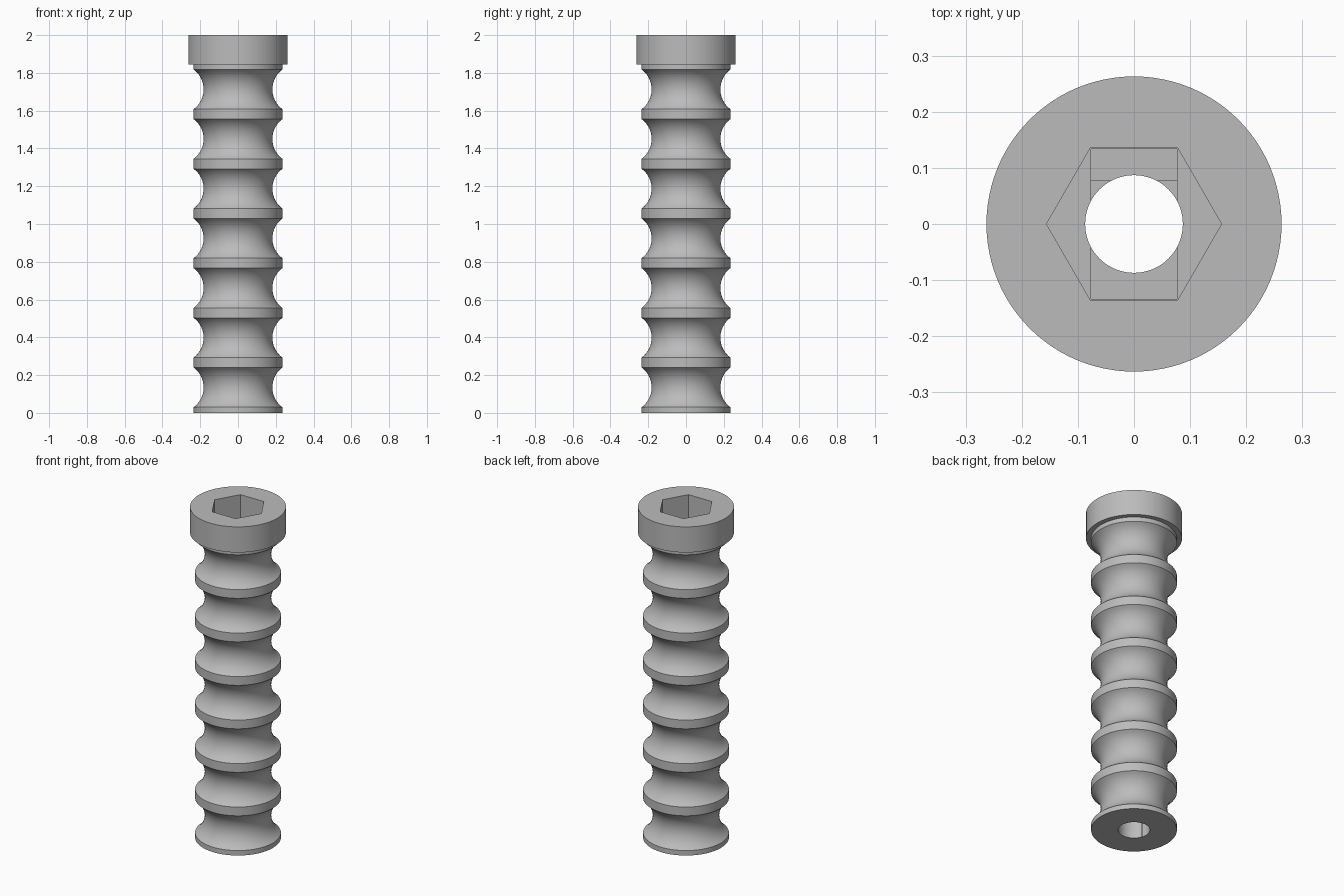
import bpy, bmesh, math
from mathutils import Matrix

default = bpy.data.objects.get("Cube")
if default:
    bpy.data.objects.remove(default, do_unlink=True)

SEGMENTS = 96
RIB_R, HEAD_R, HEAD_Z, TOP_Z = 0.235, 0.263, 1.845, 2.0
PITCH, GROOVE_H, GROOVE_DEPTH, GROOVES = 0.263, 0.21, 0.053, 7

grey = bpy.data.materials.new("plain grey")
grey.use_nodes = True
colour = (0.5, 0.5, 0.5, 1)
grey.diffuse_color = colour
grey.node_tree.nodes["Principled BSDF"].inputs["Base Color"].default_value = colour


def make_object(name, bm):
    bmesh.ops.recalc_face_normals(bm, faces=bm.faces)
    mesh = bpy.data.meshes.new(name)
    bm.to_mesh(mesh)
    bm.free()
    mesh.materials.append(grey)
    obj = bpy.data.objects.new(name, mesh)
    bpy.context.collection.objects.link(obj)
    return obj


def prism(name, sides, radius, bottom, top):
    bm = bmesh.new()
    bmesh.ops.create_cone(bm, cap_ends=True, segments=sides, radius1=radius, radius2=radius,
                          depth=top - bottom,
                          matrix=Matrix.Translation((0, 0, (bottom + top) / 2)))
    return make_object(name, bm)


def box(name, half_x, half_y, bottom, top):
    bm = bmesh.new()
    bmesh.ops.create_cube(bm, size=2, matrix=Matrix.Translation((0, 0, (bottom + top) / 2))
                          @ Matrix.Diagonal((half_x, half_y, (top - bottom) / 2, 1)))
    return make_object(name, bm)


# Outer profile: ribs separated by circular-arc grooves, then the head
arc_r = ((GROOVE_H / 2) ** 2 + GROOVE_DEPTH ** 2) / (2 * GROOVE_DEPTH)
half_angle = math.asin(GROOVE_H / 2 / arc_r)
profile = [(0, 0), (RIB_R, 0)]
for g in range(GROOVES):
    middle = 0.135 + g * PITCH
    for i in range(17):
        a = half_angle * (i / 8 - 1)
        r = RIB_R - GROOVE_DEPTH + arc_r * (1 - math.cos(a))
        profile.append((r, middle + arc_r * math.sin(a)))
profile += [(RIB_R, HEAD_Z), (HEAD_R, HEAD_Z), (HEAD_R, TOP_Z), (0, TOP_Z)]

# Revolve the profile into the ribbed shaft with its head
bm = bmesh.new()
verts = [bm.verts.new((r, 0, z)) for r, z in profile]
edges = [bm.edges.new(pair) for pair in zip(verts, verts[1:])]
bmesh.ops.spin(bm, geom=verts + edges, cent=(0, 0, 0), axis=(0, 0, 1),
               angle=math.tau, steps=SEGMENTS, use_duplicate=False)
bmesh.ops.remove_doubles(bm, verts=bm.verts, dist=1e-5)
bolt = make_object("ribbed_bolt", bm)

# Through hole, hexagonal socket and the stepped recesses in its floor
cutters = [
    prism("bore_cutter", SEGMENTS, 0.087, -0.1, 2.1),
    prism("socket_cutter", 6, 0.156, 1.86, 2.11),
    box("slot_cutter", 0.077, 0.1335, 1.848, 2.12),
    box("square_cutter", 0.0765, 0.0765, 1.836, 2.13),
]
# Put the hexagon's corners on the x axis
cutters[1].data.transform(Matrix.Rotation(math.pi / 2, 4, "Z"))

for cutter in cutters:
    cutter.hide_render = True
    mod = bolt.modifiers.new(cutter.name, "BOOLEAN")
    mod.operation = "DIFFERENCE"
    mod.solver = "EXACT"
    mod.object = cutter

# Bake the cuts and discard the cutters
depsgraph = bpy.context.evaluated_depsgraph_get()
cut_mesh = bpy.data.meshes.new_from_object(bolt.evaluated_get(depsgraph))
bolt.modifiers.clear()
bolt.data = cut_mesh
cut_mesh.materials.clear()
cut_mesh.materials.append(grey)
for poly in cut_mesh.polygons:
    poly.material_index = 0
for cutter in cutters:
    bpy.data.objects.remove(cutter, do_unlink=True)

# Smooth curved walls, sharp rims
for obj in bpy.context.selected_objects:
    obj.select_set(False)
bolt.select_set(True)
bpy.context.view_layer.objects.active = bolt
bpy.ops.object.shade_smooth_by_angle(angle=math.radians(30))
